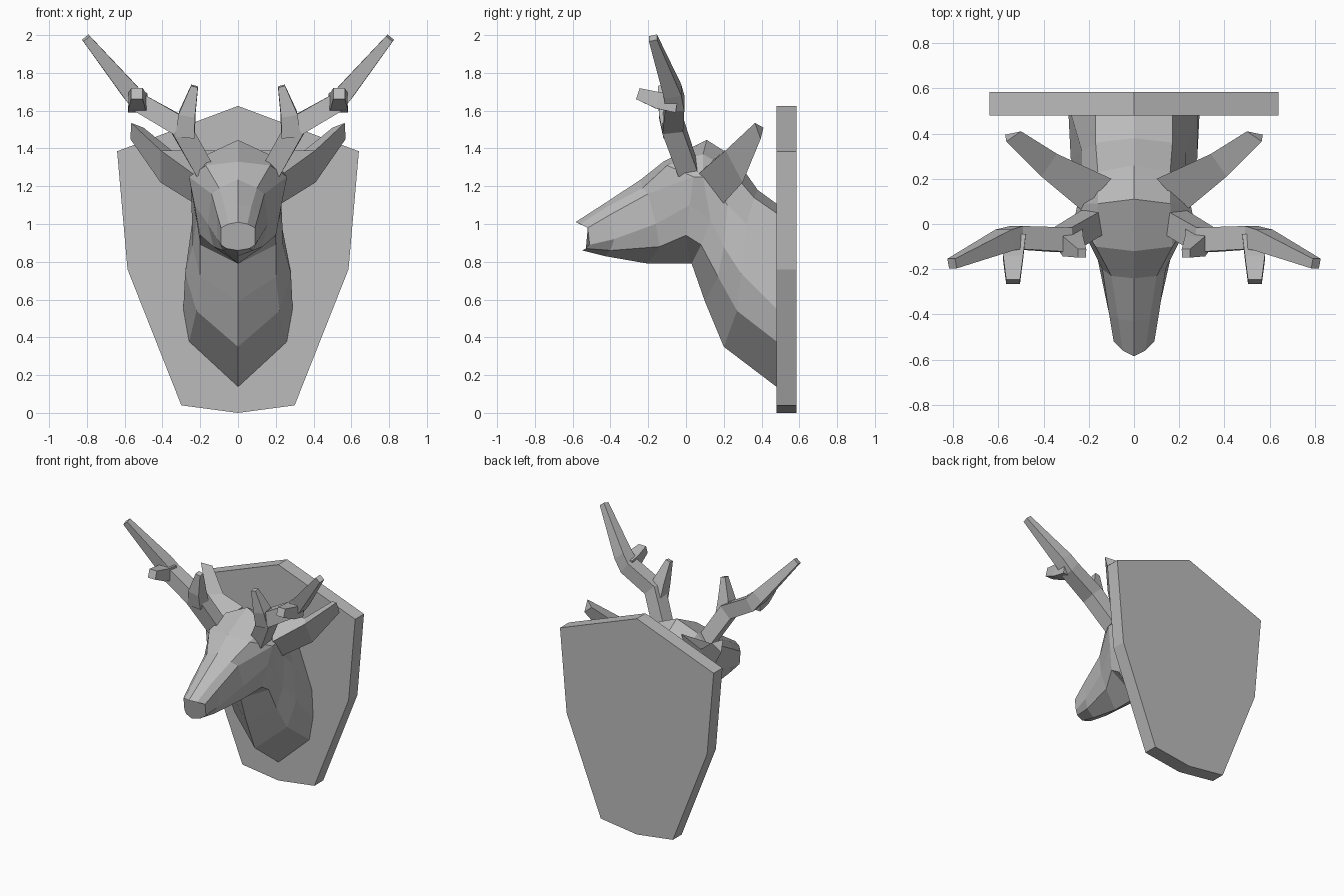
import bpy, bmesh
from mathutils import Vector

cube = bpy.data.objects.get("Cube")
if cube:
    bpy.data.objects.remove(cube)

GREY = (0.5, 0.5, 0.5, 1)
mat = bpy.data.materials.new("plain grey")
mat.use_nodes = True
mat.diffuse_color = GREY
mat.node_tree.nodes["Principled BSDF"].inputs["Base Color"].default_value = GREY


def loft(name, rings):
    """Skin a list of closed rings and cap both ends."""
    bm = bmesh.new()
    loops = [[bm.verts.new(p) for p in ring] for ring in rings]
    n = len(loops[0])
    for a, b in zip(loops, loops[1:]):
        for i in range(n):
            j = (i + 1) % n
            bm.faces.new((a[i], a[j], b[j], b[i]))
    bm.faces.new(loops[0])
    bm.faces.new(loops[-1])
    bmesh.ops.recalc_face_normals(bm, faces=bm.faces)
    mesh = bpy.data.meshes.new(name)
    bm.to_mesh(mesh)
    bm.free()
    mesh.materials.append(mat)
    obj = bpy.data.objects.new(name, mesh)
    bpy.context.collection.objects.link(obj)
    return obj


def mirrored(half):
    """Close a half ring that runs from bottom centre to top centre."""
    return half + [(-x, y, z) for x, y, z in half[-2:0:-1]]


def flip(rings, side):
    return [[(side * p[0], p[1], p[2]) for p in ring] for ring in rings]


def branch(path):
    """Square rings along a path of (x, y, z, radius)."""
    pts = [Vector(p[:3]) for p in path]
    rings = []
    for i, p in enumerate(pts):
        along = (pts[min(i + 1, len(pts) - 1)] - pts[max(i - 1, 0)]).normalized()
        ref = Vector((0, 1, 0)) if abs(along.y) < 0.8 else Vector((0, 0, 1))
        u = along.cross(ref).normalized()
        v = along.cross(u)
        r = path[i][3] * 0.85
        rings.append([p + r * (a * u + b * v)
                      for a, b in ((1, 1), (-1, 1), (-1, -1), (1, -1))])
    return rings


# Wall plate
plate = mirrored([(0, 0, 0), (.30, 0, .04), (.585, 0, .76), (.64, 0, 1.385), (0, 0, 1.625)])
loft("wall_plate", [[(x, y, z) for x, _, z in plate] for y in (.48, .585)])

# Head and neck: muzzle tip, muzzle base, brow, poll, neck, chest, plate
sections = [
    [(0, -.55, .86), (.06, -.53, .87), (.09, -.51, .89), (.09, -.52, .98), (.05, -.56, 1.0), (0, -.585, 1.01)],
    [(0, -.43, .83), (.08, -.40, .86), (.11, -.38, .92), (.11, -.40, 1.05), (.07, -.42, 1.09), (0, -.43, 1.11)],
    [(0, -.2, .79), (.13, -.14, .88), (.16, -.16, 1.0), (.14, -.2, 1.16), (.10, -.23, 1.19), (0, -.24, 1.235)],
    [(0, .02, .79), (.2, 0, .94), (.23, .02, 1.1), (.26, .04, 1.25), (.17, -.1, 1.31), (0, -.12, 1.33)],
    [(0, .03, .79), (.2, .08, .89), (.22, .13, 1.02), (.25, .09, 1.25), (.16, .09, 1.37), (0, .11, 1.445)],
    [(0, .1, .59), (.2, .17, .72), (.24, .2, .88), (.23, .22, 1.1), (.16, .23, 1.29), (0, .26, 1.35)],
    [(0, .2, .35), (.22, .27, .54), (.28, .29, .74), (.23, .32, 1.0), (.17, .36, 1.14), (0, .38, 1.18)],
    [(0, .49, .13), (.26, .49, .37), (.29, .49, .54), (.28, .49, .75), (.17, .49, 1.05), (0, .49, 1.10)],
]
loft("head_and_neck", [mirrored(s) for s in sections])

# Ears: front, lower and back edges from root to tip
ear = [
    [(.23, .06, 1.26), (.20, .18, 1.09), (.10, .2, 1.39)],
    [(.41, .21, 1.39), (.41, .30, 1.22), (.34, .31, 1.38)],
    [(.565, .365, 1.535), (.57, .395, 1.45), (.50, .41, 1.51)],
]

# Antlers: main beam and two tines
beam = [(.18, .01, 1.29, .062), (.31, -.07, 1.52, .065), (.52, -.06, 1.64, .06),
        (.57, -.07, 1.70, .055), (.805, -.175, 1.985, .026)]
inner_tine = [(.28, -.07, 1.47, .06), (.27, -.1, 1.58, .052), (.23, -.13, 1.73, .022)]
front_tine = [(.53, -.05, 1.64, .06), (.535, -.15, 1.655, .052), (.535, -.255, 1.69, .036)]

for side, label in ((1, "left"), (-1, "right")):
    loft(label + "_ear", flip(ear, side))
    for part, path in (("antler_beam", beam), ("inner_tine", inner_tine), ("front_tine", front_tine)):
        loft(label + "_" + part, flip(branch(path), side))
